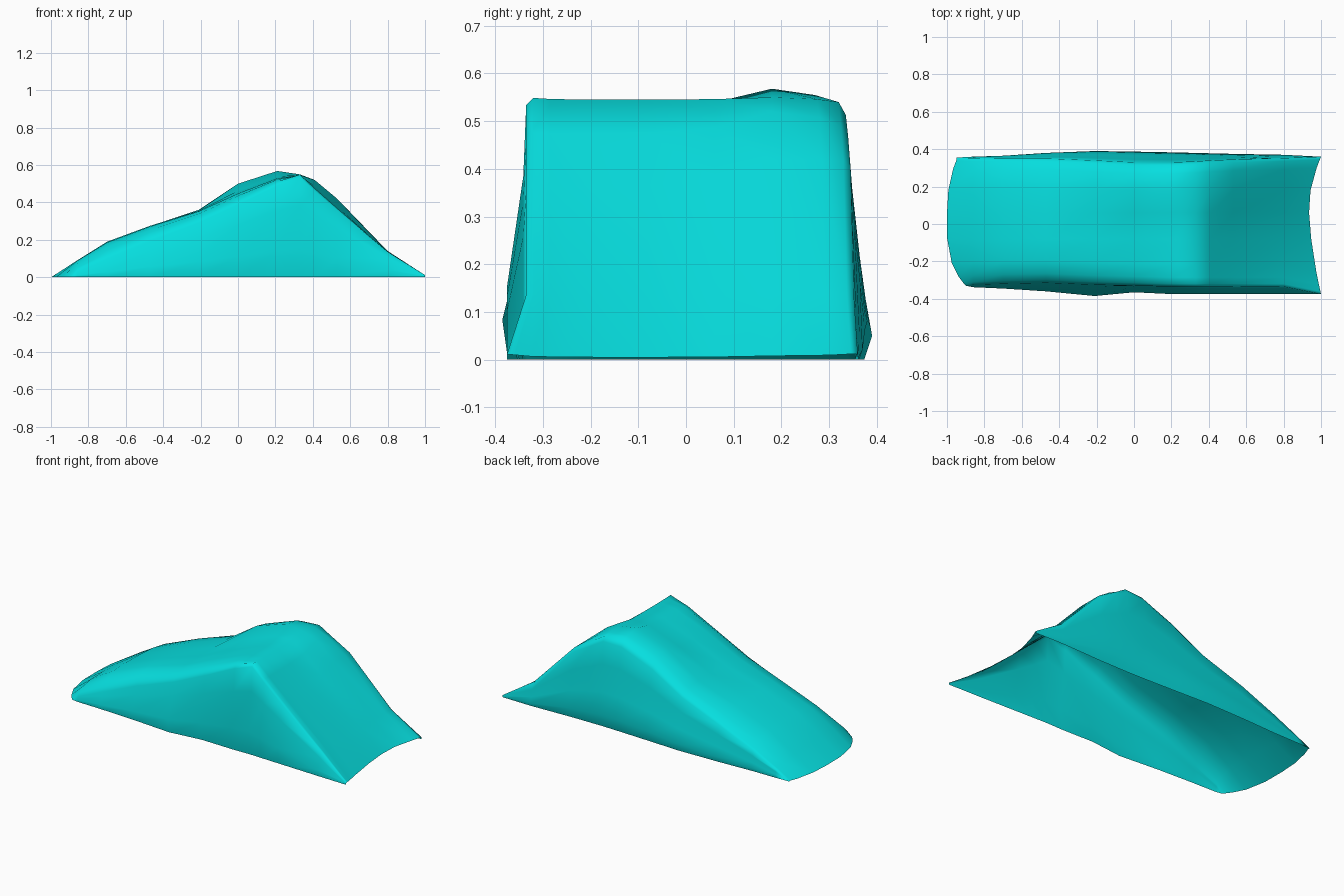
import bpy
import bmesh

cube = bpy.data.objects.get("Cube")
if cube:
    bpy.data.objects.remove(cube, do_unlink=True)

teal = bpy.data.materials.new("turquoise")
teal.use_nodes = True
colour = (0.002, 0.74, 0.745, 1)
teal.diffuse_color = colour
teal.node_tree.nodes["Principled BSDF"].inputs["Base Color"].default_value = colour

# Stations: x, heights of front edge, middle, back crest and back edge, then
# y of front foot, front edge, back edge and back foot
STATIONS = [
    (-1, 0, 0, 0, 0, -.33, -.33, .355, .355),
    (-.86, .04, .09, .08, .05, -.338, -.325, .352, .36),
    (-.7, .1, .19, .18, .13, -.345, -.32, .35, .365),
    (-.47, .2, .275, .27, .23, -.36, -.315, .35, .38),
    (-.21, .3, .355, .36, .33, -.385, -.325, .34, .39),
    (0, .4, .45, .5, .45, -.365, -.33, .33, .387),
    (.21, .505, .53, .568, .535, -.375, -.335, .33, .383),
    (.33, .55, .545, .55, .54, -.375, -.335, .335, .38),
    (.41, .475, .475, .52, .49, -.375, -.335, .34, .378),
    (.53, .37, .365, .42, .42, -.375, -.335, .345, .375),
    (.8, .14, .13, .135, .14, -.375, -.335, .352, .37),
    (1, .012, .005, .008, .012, -.375, -.375, .36, .36),
]


def mix(a, b, t):
    return a + (b - a) * t


def end_x(x, y):
    """Bowed outline at the low end, notched outline at the steep end."""
    if x == -1:
        return -1 + (.11 if y < 0 else .05) * min(abs(y) / .34, 1) ** 3
    if x == 1:
        reach = (y - .1) / .26 if y > .1 else (.1 - y) / .475
        return .935 + .065 * min(reach, 1) ** 1.7
    return x


def section(x, front, middle, crest, back, foot_f, edge_f, edge_b, foot_b):
    """One cross-section: front wall, top with a raised back crest, back wall."""
    points = [
        (foot_f + front * .04, 0), (foot_f, front * .28),
        (mix(foot_f, edge_f, .85), front * .7), (edge_f, front * .97),
        (edge_f + .015, mix(front, middle, .25)),
        (edge_f + .05, mix(front, middle, .7)),
        (edge_f + .12, mix(front, middle, .95)),
        (-.08, middle), (.06, mix(middle, crest, .25)), (.18, crest),
        (edge_b - .06, mix(crest, back, .4)), (edge_b - .015, back),
        (edge_b, back * .95), (mix(foot_b, edge_b, .75), back * .7),
        (mix(foot_b, edge_b, .35), back * .4), (foot_b, back * .15),
        (foot_b - back * .05, 0),
    ]
    return [(end_x(x, y), y, z) for y, z in points]


# Open-bottomed draped shell, lofted along its length
bm = bmesh.new()
rows = [[bm.verts.new(p) for p in section(*s)] for s in STATIONS]
for a, b in zip(rows, rows[1:]):
    for i in range(len(a) - 1):
        bm.faces.new((a[i], b[i], b[i + 1], a[i + 1]))
bmesh.ops.remove_doubles(bm, verts=bm.verts[:], dist=.0005)
mesh = bpy.data.meshes.new("draped_ramp")
bm.to_mesh(mesh)
bm.free()
mesh.materials.append(teal)
ramp = bpy.data.objects.new("draped_ramp", mesh)
bpy.context.collection.objects.link(ramp)
bpy.context.view_layer.objects.active = ramp
ramp.select_set(True)
bpy.ops.object.shade_smooth()
